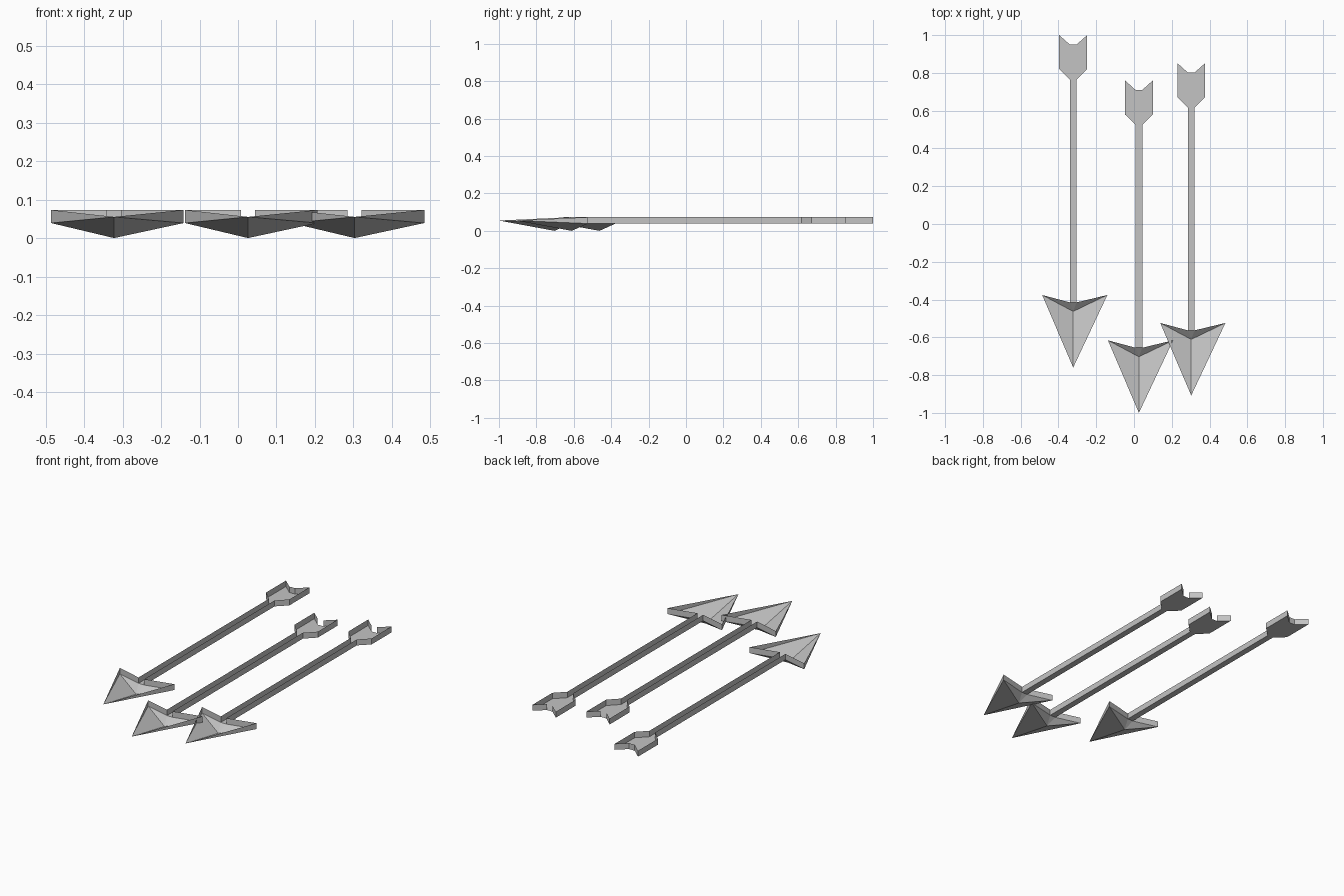
import bpy
import bmesh

cube = bpy.data.objects.get("Cube")
if cube:
    bpy.data.objects.remove(cube, do_unlink=True)

# One plain grey for everything
grey = bpy.data.materials.new("plain_grey")
grey.use_nodes = True
colour = (0.55, 0.55, 0.55, 1)
grey.diffuse_color = colour
grey.node_tree.nodes["Principled BSDF"].inputs["Base Color"].default_value = colour

LOW, HIGH, TIP_Z = 0.039, 0.073, 0.055
HALF = 0.018          # half width of the shaft
NECK, COLLAR = -0.415, 0.765  # where the shaft meets head and fletching


def open_tray(name, outline, origin, openings=(), apex=None):
    """Open-topped shell: a floor (or a fan down to an apex) with upright walls."""
    bm = bmesh.new()
    low, high = [], []
    for x, y, *z in outline:
        low.append(bm.verts.new((x, y, z[0] if z else LOW)))
        high.append(low[-1] if z else bm.verts.new((x, y, HIGH)))
    count = len(outline)
    point = bm.verts.new(apex) if apex else None
    if not point:
        bm.faces.new(low[::-1])
    for i in range(count):
        j = (i + 1) % count
        if point:
            bm.faces.new((low[j], low[i], point))
        if i not in openings:
            loop = dict.fromkeys((low[i], low[j], high[j], high[i]))
            bm.faces.new(tuple(loop))
    bmesh.ops.delete(bm, geom=[v for v in bm.verts if not v.link_faces], context='VERTS')
    mesh = bpy.data.meshes.new(name)
    bm.to_mesh(mesh)
    bm.free()
    mesh.materials.append(grey)
    obj = bpy.data.objects.new(name, mesh)
    obj.location = origin
    bpy.context.collection.objects.link(obj)


def mirrored(side):
    """Close a right-hand outline with its mirror image."""
    return side + [(-x, y) for x, y in reversed(side)]


def arrow(label, x, y, closed_end):
    origin = (x, y, 0)
    # Shaft: a channel open at both ends
    open_tray(label + "_shaft", mirrored([(HALF, NECK), (HALF, COLLAR)]),
              origin, openings=(1, 3))
    # Fletching: swallow-tailed tray, open towards the shaft
    tail = mirrored([(HALF, COLLAR), (0.074, 0.82), (0.074, 1.0), (HALF, 0.95)])
    open_tray(label + "_fletching", tail, origin,
              openings=(7,) if closed_end else (3, 7))
    # Head: barbed shell with a pointed underside
    head = [(0, -0.76, TIP_Z), (0.181, -0.376), (HALF, NECK),
            (-HALF, NECK), (-0.164, -0.376)]
    open_tray(label + "_head", head, origin, openings=(2,), apex=(0, -0.463, 0))


arrow("right_arrow", -0.322, 0, True)
arrow("middle_arrow", 0.026, -0.24, False)
arrow("left_arrow", 0.303, -0.148, False)
